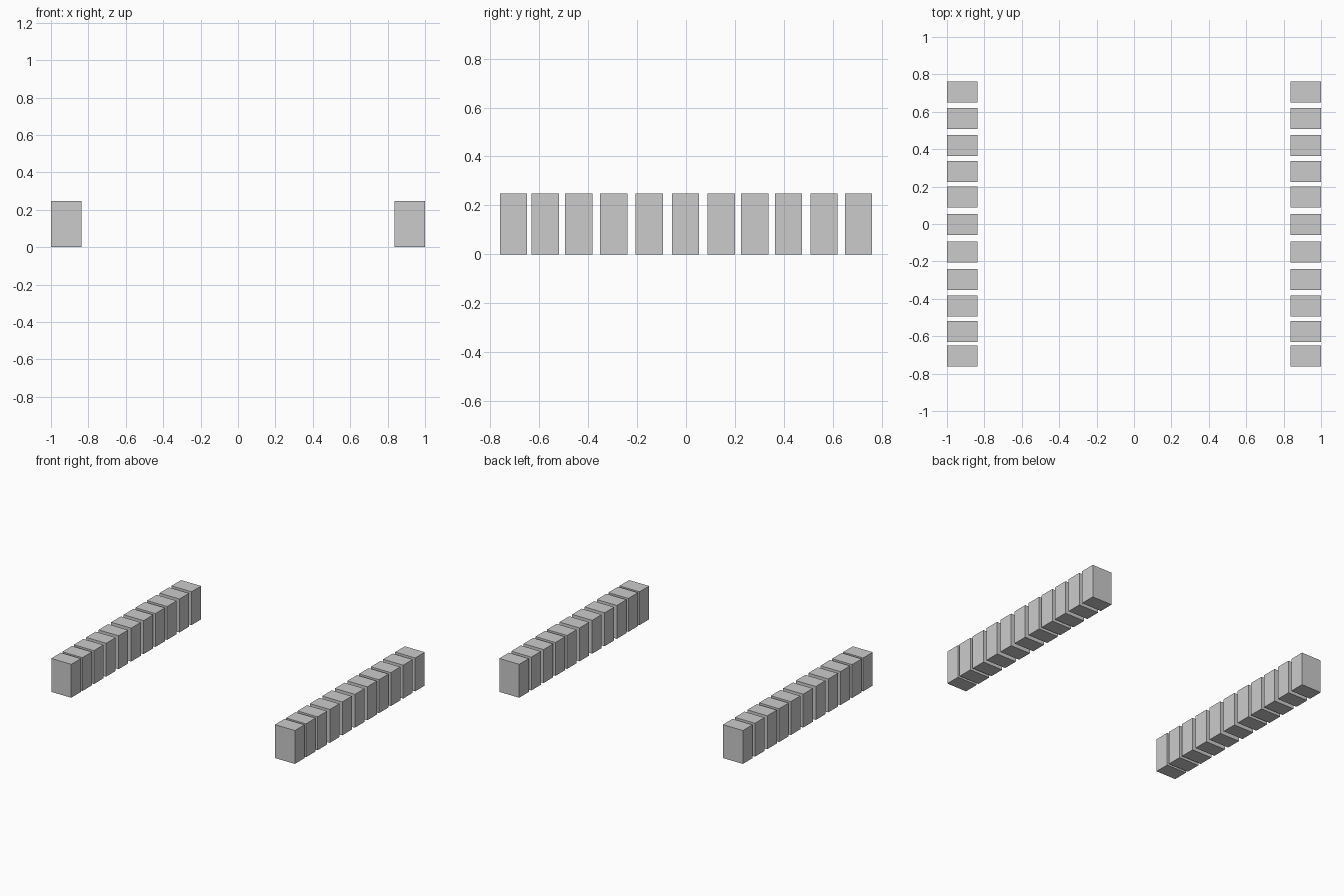
import bpy

if "Cube" in bpy.data.objects:
    bpy.data.objects.remove(bpy.data.objects["Cube"])

WIDTH, DEPTH, HEIGHT = 0.164, 0.112, 0.248
# slightly uneven spacing of the blocks along each row
ROW_Y = [-0.705, -0.575, -0.439, -0.296, -0.15, -0.002,
         0.144, 0.281, 0.419, 0.564, 0.705]


def block(name, x, y):
    bpy.ops.mesh.primitive_cube_add(size=1, location=(x, y, HEIGHT / 2))
    ob = bpy.context.object
    ob.name = name
    ob.scale = (WIDTH, DEPTH, HEIGHT)
    bpy.ops.object.transform_apply(location=False, rotation=False, scale=True)


# two facing rows of upright blocks
for side, sign in (("left", -1), ("right", 1)):
    for i, y in enumerate(ROW_Y, 1):
        block(f"{side}_block_{i}", sign * (1 - WIDTH / 2), y)
